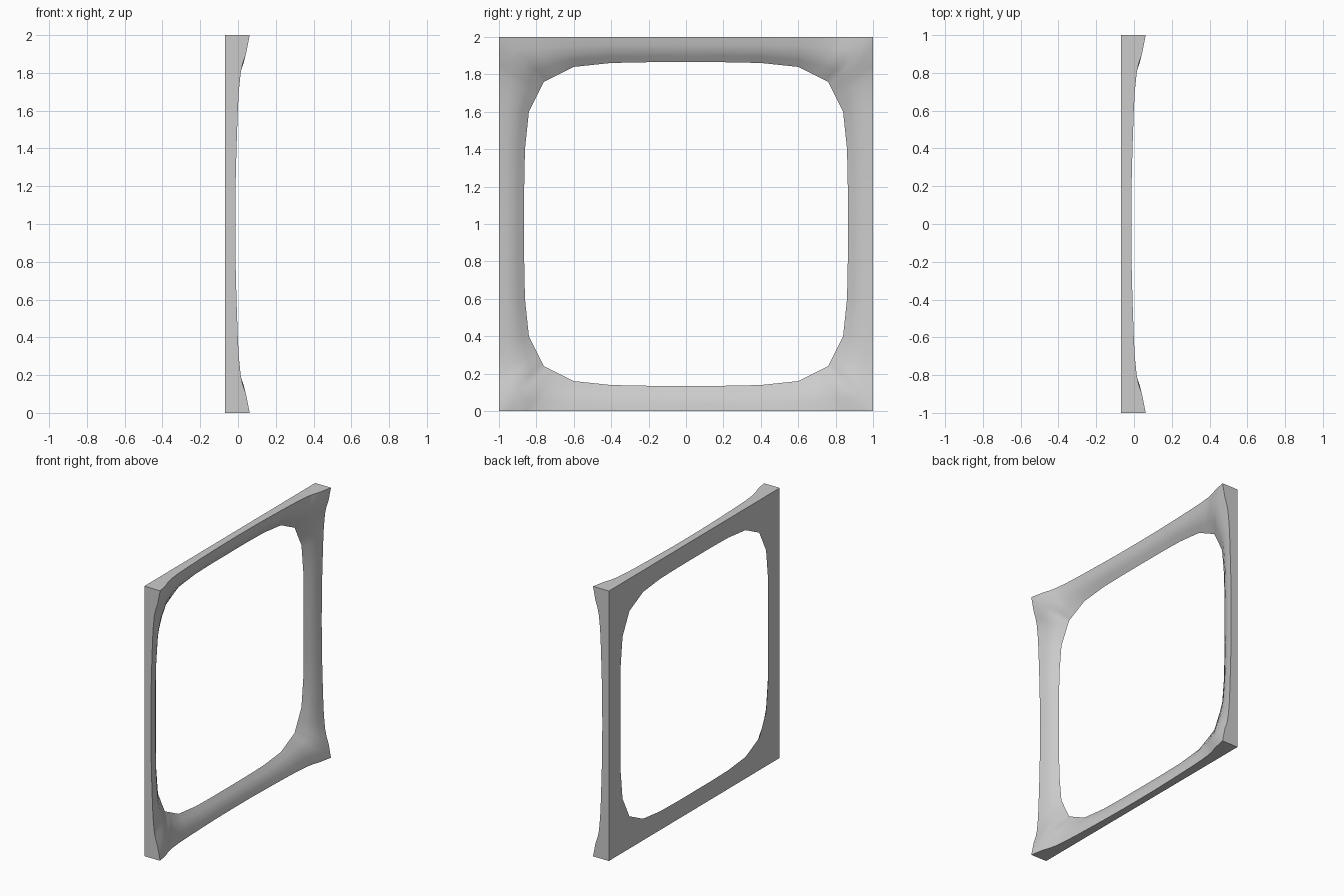
import bpy, bmesh, math

old = bpy.data.objects.get("Cube")
if old:
    bpy.data.objects.remove(old, do_unlink=True)

grey = bpy.data.materials.new("light_grey")
grey.use_nodes = True
colour = (0.6, 0.6, 0.6, 1)
grey.diffuse_color = colour
grey.node_tree.nodes["Principled BSDF"].inputs["Base Color"].default_value = colour

BACK = -0.068
# Half of one side: position along outer edge, hole point (along, out), edge height
HALF = [(0.0, 0.0, 0.865, -0.014), (0.2, 0.2, 0.865, -0.013),
        (0.4, 0.4, 0.861, -0.008), (0.6, 0.6, 0.84, -0.001),
        (0.7, 0.64, 0.82, 0.004), (0.8, 0.68, 0.80, 0.014),
        (0.85, 0.705, 0.7875, 0.025), (0.9, 0.73, 0.775, 0.042),
        (0.95, 0.745, 0.7675, 0.052), (1.0, 0.76, 0.76, 0.062)]
# Cross-section from outer edge to hole: fraction across, fraction of drop
SECTION = [(0.0, 0.0), (0.3, 0.12), (0.56, 0.3), (0.75, 0.58), (1.0, 1.0)]

# One full side, leaving out the last corner, which starts the next side
side = [(-a, -b, c, h) for a, b, c, h in reversed(HALF[1:])] + HALF[:-1]

bm = bmesh.new()
loops = []
for quarter in range(4):
    cs, sn = math.cos(quarter * math.pi / 2), math.sin(quarter * math.pi / 2)

    def place(x, along, out):
        return bm.verts.new((x, along * cs + out * sn, 1 + out * cs - along * sn))

    for a, b, c, h in side:
        ring = [place(BACK, a, 1)]
        for f, d in SECTION:
            ring.append(place(h + (BACK - h) * d, a + (b - a) * f, 1 + (c - 1) * f))
        loops.append(ring)

# Bridge neighbouring cross-sections, including the flat back
for i, ring in enumerate(loops):
    nxt = loops[(i + 1) % len(loops)]
    for j in range(len(ring)):
        k = (j + 1) % len(ring)
        bm.faces.new((ring[j], ring[k], nxt[k], nxt[j]))
bmesh.ops.recalc_face_normals(bm, faces=bm.faces)

mesh = bpy.data.meshes.new("flared_frame")
bm.to_mesh(mesh)
bm.free()
mesh.materials.append(grey)
frame = bpy.data.objects.new("flared_frame", mesh)
bpy.context.collection.objects.link(frame)
bpy.context.view_layer.objects.active = frame
frame.select_set(True)
bpy.ops.object.shade_smooth_by_angle(angle=math.radians(35))
